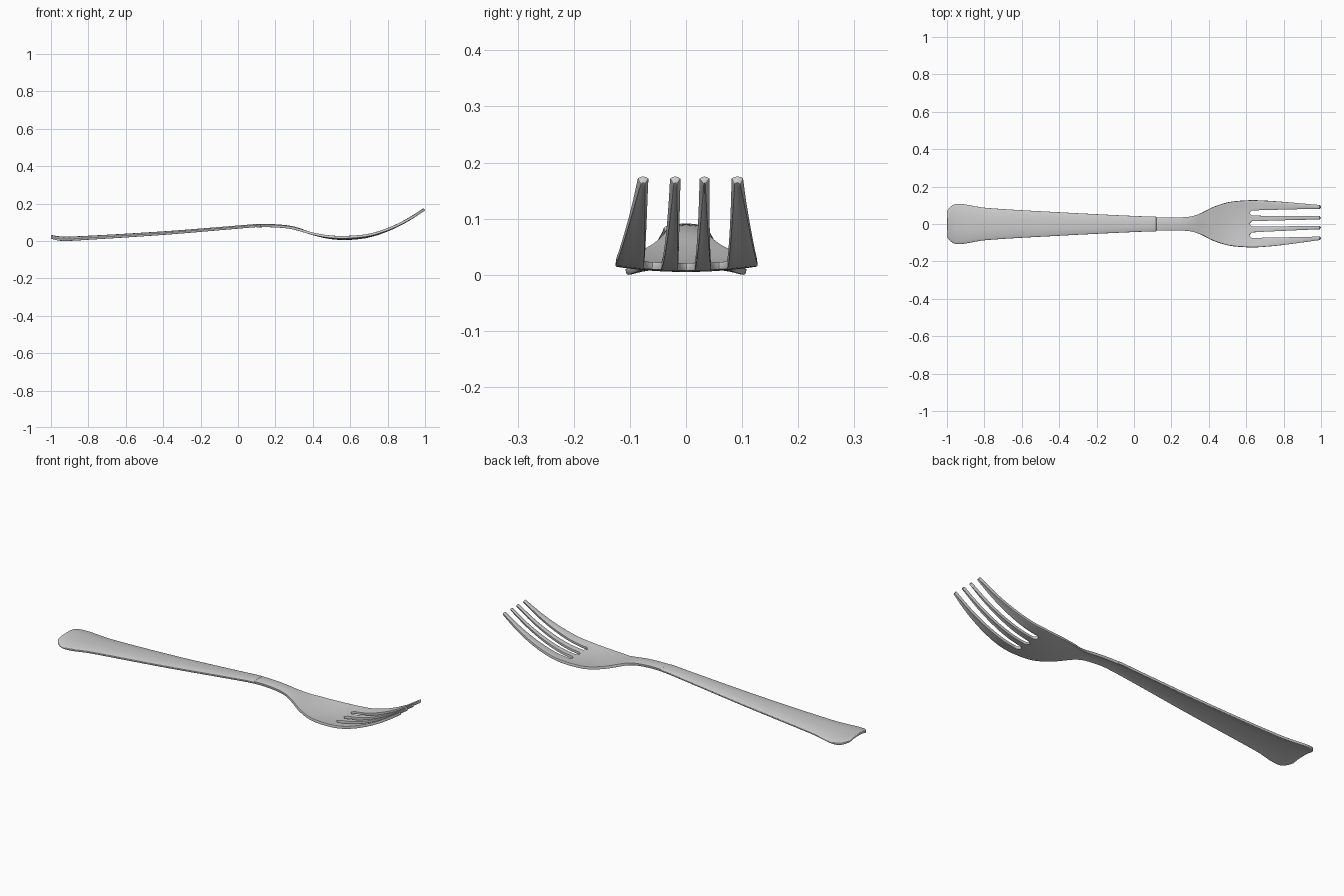
import bpy, bmesh, math

cube = bpy.data.objects.get("Cube")
if cube:
    bpy.data.objects.remove(cube, do_unlink=True)

steel = bpy.data.materials.new("brushed_steel")
steel.use_nodes = True
steel.diffuse_color = (0.6, 0.6, 0.6, 1)
steel.node_tree.nodes["Principled BSDF"].inputs["Base Color"].default_value = (0.6, 0.6, 0.6, 1)


def curve(points, x):
    """Smooth value at x through (x, value) points."""
    n = len(points)
    i = max(0, min(n - 2, sum(p[0] <= x for p in points) - 1))

    def slope(k):
        a, b = points[max(k - 1, 0)], points[min(k + 1, n - 1)]
        return (b[1] - a[1]) / (b[0] - a[0])

    (x0, v0), (x1, v1) = points[i], points[i + 1]
    h = x1 - x0
    t = (x - x0) / h
    return ((2*t**3 - 3*t**2 + 1) * v0 + (t**3 - 2*t**2 + t) * h * slope(i)
            + (3*t**2 - 2*t**3) * v1 + (t**3 - t**2) * h * slope(i + 1))


def sheet(name, rows, thickness, skip=lambda r, c: False):
    """Grid of points turned into a thin metal sheet."""
    bm = bmesh.new()
    grid = [[bm.verts.new(p) for p in row] for row in rows]
    for r in range(len(grid) - 1):
        for c in range(len(grid[0]) - 1):
            if not skip(r, c):
                bm.faces.new((grid[r][c], grid[r + 1][c], grid[r + 1][c + 1], grid[r][c + 1]))
    bmesh.ops.delete(bm, geom=[v for v in bm.verts if not v.link_faces], context='VERTS')
    bmesh.ops.recalc_face_normals(bm, faces=bm.faces)
    mesh = bpy.data.meshes.new(name)
    bm.to_mesh(mesh)
    bm.free()
    ob = bpy.data.objects.new(name, mesh)
    bpy.context.collection.objects.link(ob)
    mesh.materials.append(steel)
    solid = ob.modifiers.new("thickness", 'SOLIDIFY')
    solid.thickness = thickness
    solid.offset = 0
    bevel = ob.modifiers.new("soft_edges", 'BEVEL')
    bevel.width = 0.003
    bevel.segments = 2
    bevel.limit_method = 'ANGLE'
    bevel.angle_limit = math.radians(50)
    bpy.ops.object.select_all(action='DESELECT')
    ob.select_set(True)
    bpy.context.view_layer.objects.active = ob
    bpy.ops.object.shade_smooth_by_angle(angle=math.radians(40))
    return ob


# Centre line height along the whole length
height = [(-1, .029), (-.95, .021), (-.85, .022), (-.4, .048), (0, .079), (.12, .088),
          (.22, .086), (.3, .075), (.4, .043), (.5, .022), (.6, .019), (.7, .031),
          (.8, .063), (.9, .111), (1, .174)]

# Handle: arched sheet widening to a rounded butt
handle_width = [(-1, .068), (-.985, .088), (-.965, .102), (-.93, .107), (-.88, .1),
                (-.8, .086), (-.4, .062), (0, .042), (.12, .038)]
stations = [-1, -.993, -.985, -.975, -.965, -.95, -.93, -.905, -.88]
stations += [-.85 + .97 * i / 30 for i in range(31)]
rows = []
for x in stations:
    w = curve(handle_width, x)
    arch = .006 + .1 * max(0, w - .04)
    row = []
    for k in range(17):
        f = k / 8 - 1
        row.append((x, w * f, curve(height, x) + .002 - arch * abs(f) ** 2.5))
    rows.append(row)
sheet("handle", rows, .012)

# Head: neck, shallow bowl and four tapering tines
head_width = [(.1, .034), (.2, .033), (.3, .038), (.36, .058), (.42, .088),
              (.5, .114), (.56, .122), (.63, .126)]
root = [(-.125, -.075), (-.045, -.014), (.015, .045), (.073, .127)]
tip = [(-.083, -.07), (-.025, -.013), (.028, .038), (.084, .099)]
ROOT_X, END_X = .63, .996


def columns(edges):
    """Five points per tine plus one in the middle of each slot."""
    out = []
    for i, (a, b) in enumerate(edges):
        out += [a + (b - a) * k / 4 for k in range(5)]
        if i < 3:
            out.append((b + edges[i + 1][0]) / 2)
    return out


root_cols, tip_cols = columns(root), columns(tip)
last = len(root_cols) - 1
slots = (5, 11, 17)
neck_rows = 26
rows = []
for i in range(neck_rows + 1):
    x = .1 + (ROOT_X - .1) * i / neck_rows
    w = curve(head_width, x)
    blend = max(0, min(1, (x - .3) / .25))
    row = []
    for c, y in enumerate(root_cols):
        f = y / .126
        z = curve(height, x) + (.009 * blend - .004 * (1 - blend)) * f * f - .002 * blend
        back = .014 if i == neck_rows and c in slots else 0
        row.append((x - back, w * f, z))
    rows.append(row)
for i in range(1, 23):
    t = i / 22
    x = ROOT_X + (END_X - ROOT_X) * t
    row = []
    for c, (a, b) in enumerate(zip(root_cols, tip_cols)):
        ease = t ** 1.5 if c in (0, last) else t
        y = a + (b - a) * ease
        rim = .009 * (a / .126) ** 2 * (1 - t)
        crown = .003 * t * (1 - ((c % 6) - 2) ** 2 / 4) if c not in slots else 0
        row.append((x, y, curve(height, x) + rim - .002 * (1 - t) + crown))
    rows.append(row)
sheet("head_and_tines", rows, .013,
      lambda r, c: r >= neck_rows and (c in slots or c + 1 in slots))

# Rest the whole piece on the ground
bpy.context.view_layer.update()
deps = bpy.context.evaluated_depsgraph_get()
parts = [bpy.data.objects[n] for n in ("handle", "head_and_tines")]
low = min(v.co.z for p in parts for v in p.evaluated_get(deps).data.vertices)
for p in parts:
    p.location.z -= low
